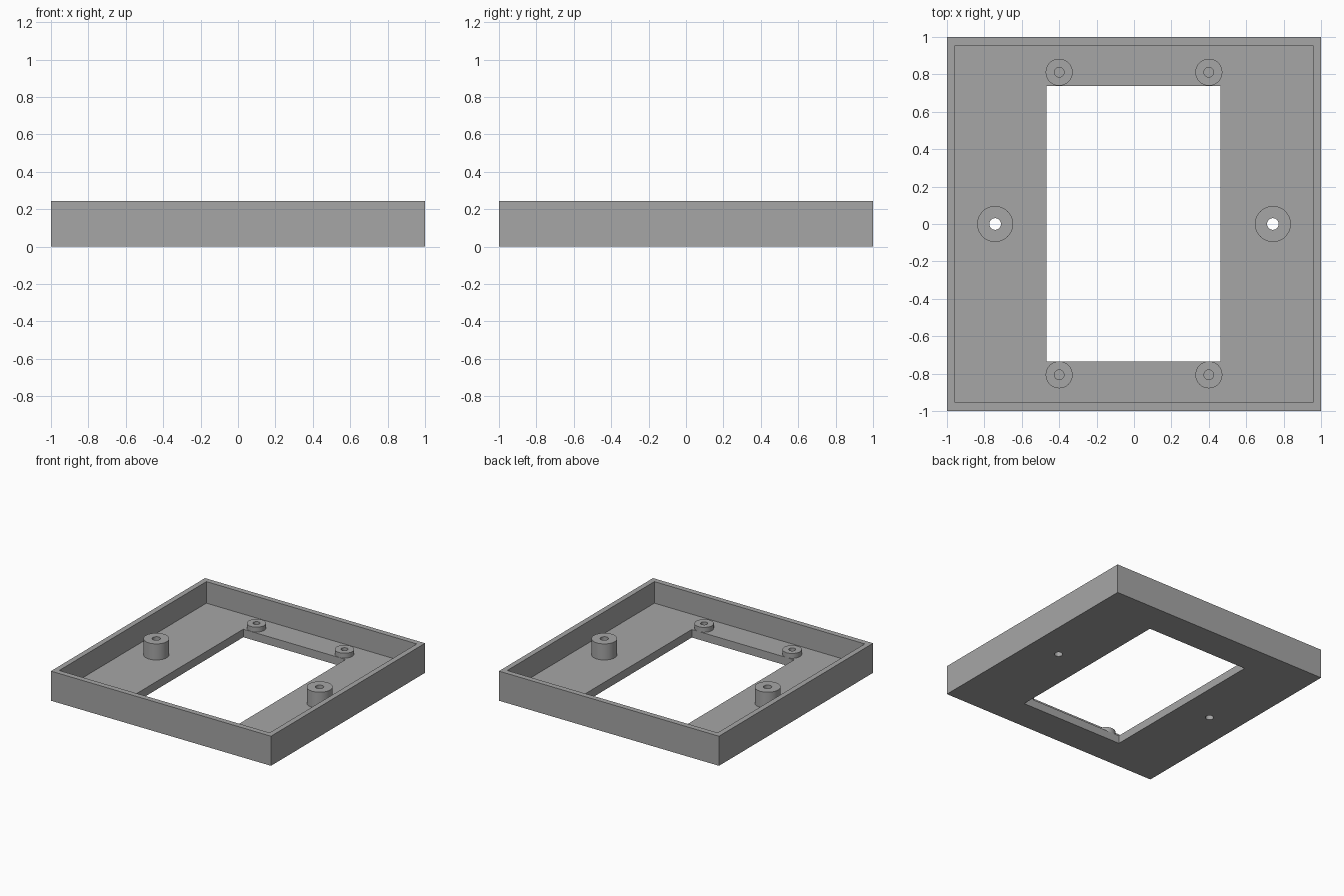
import bpy, bmesh, math
from mathutils import Matrix, Vector

cube = bpy.data.objects.get("Cube")
if cube:
    bpy.data.objects.remove(cube, do_unlink=True)

HEIGHT, FLOOR = 0.243, 0.066
SEGMENTS = 48

grey = bpy.data.materials.new("mid_grey")
grey.use_nodes = True
colour = (0.38, 0.38, 0.38, 1)
grey.diffuse_color = colour
grey.node_tree.nodes["Principled BSDF"].inputs["Base Color"].default_value = colour


def add_object(name, bm):
    bmesh.ops.recalc_face_normals(bm, faces=bm.faces)
    mesh = bpy.data.meshes.new(name)
    bm.to_mesh(mesh)
    bm.free()
    mesh.materials.append(grey)
    obj = bpy.data.objects.new(name, mesh)
    bpy.context.collection.objects.link(obj)
    return obj


def box(name, low, high):
    low, high = Vector(low), Vector(high)
    bm = bmesh.new()
    bmesh.ops.create_cube(bm, size=1, matrix=Matrix.Translation((low + high) / 2)
                          @ Matrix.Diagonal((*(high - low), 1)))
    return add_object(name, bm)


def cylinder(name, x, y, radius, z0, z1):
    bm = bmesh.new()
    bmesh.ops.create_cone(bm, cap_ends=True, segments=SEGMENTS, radius1=radius,
                          radius2=radius, depth=z1 - z0,
                          matrix=Matrix.Translation((x, y, (z0 + z1) / 2)))
    return add_object(name, bm)


def select_only(obj):
    bpy.ops.object.select_all(action='DESELECT')
    obj.select_set(True)
    bpy.context.view_layer.objects.active = obj


def cut(target, cutter):
    mod = target.modifiers.new("cut", 'BOOLEAN')
    mod.operation, mod.solver, mod.object = 'DIFFERENCE', 'EXACT', cutter
    select_only(target)
    bpy.ops.object.modifier_apply(modifier=mod.name)
    bpy.data.objects.remove(cutter, do_unlink=True)


def boss(name, x, y, outer, inner, top):
    """Hollow round post standing on the floor."""
    bm = bmesh.new()
    loops = []
    for radius, z in ((outer, FLOOR), (outer, top), (inner, top), (inner, FLOOR)):
        loops.append([bm.verts.new((x + radius * math.cos(a), y + radius * math.sin(a), z))
                      for a in (2 * math.pi * i / SEGMENTS for i in range(SEGMENTS))])
    for j, loop in enumerate(loops):
        after = loops[(j + 1) % len(loops)]
        for i in range(SEGMENTS):
            k = (i + 1) % SEGMENTS
            bm.faces.new((loop[i], loop[k], after[k], after[i]))
    obj = add_object(name, bm)
    select_only(obj)
    bpy.ops.object.shade_smooth_by_angle(angle=math.radians(30))


# Open tray with a rectangular window in its floor
tray = box("tray", (-1, -1, 0), (1, 1, HEIGHT))
cut(tray, box("cavity_cutter", (-0.956, -0.955, FLOOR), (0.956, 0.955, 1)))
cut(tray, box("window_cutter", (-0.468, -0.735, -1), (0.462, 0.737, 1)))

# Tall bosses with screw holes through the floor
for side, x in (("left", 0.742), ("right", -0.742)):
    cut(tray, cylinder("hole_cutter", x, 0, 0.031, -1, 1))
    boss(side + "_tall_boss", x, 0, 0.096, 0.031, 0.198)

# Low bosses with blind holes at the window corners
for side, x in (("left", 0.4), ("right", -0.4)):
    for end, y in (("front", -0.806), ("back", 0.811)):
        boss(f"{end}_{side}_low_boss", x, y, 0.072, 0.026, 0.106)
